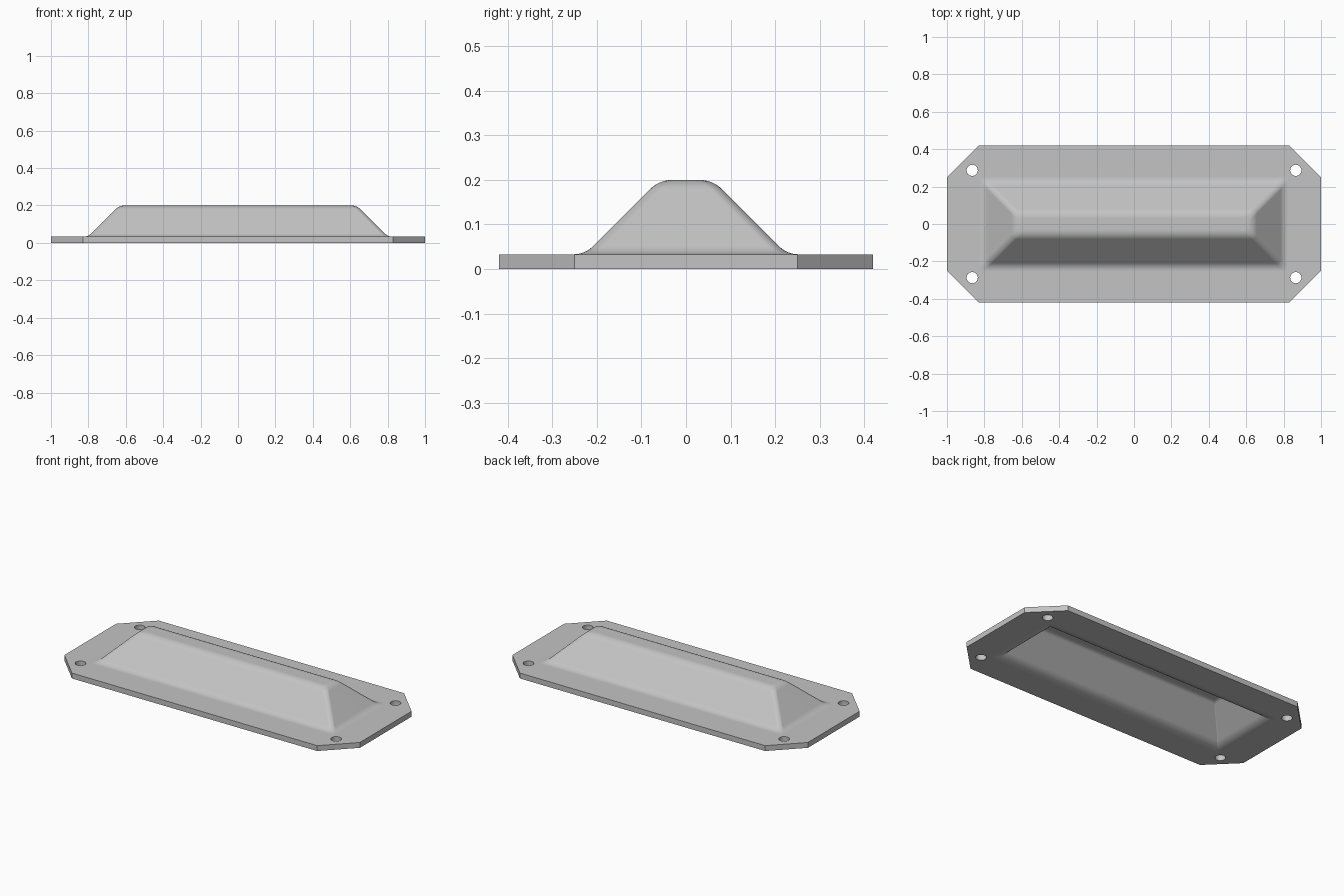
import bpy, bmesh
from math import sin, cos, pi, tan, radians

cube = bpy.data.objects.get("Cube")
if cube:
    bpy.data.objects.remove(cube, do_unlink=True)

THICK, TOP = 0.033, 0.2
RIDGE_X, RIDGE_Y = 0.635, 0.06      # ridge half sizes before rounding
RUN = TOP - THICK                   # 45 degree slopes

grey = bpy.data.materials.new("light_grey_metal")
grey.use_nodes = True
colour = (0.55, 0.55, 0.55, 1)
grey.diffuse_color = colour
grey.node_tree.nodes["Principled BSDF"].inputs["Base Color"].default_value = colour


def hump_profile(r_top=0.07, r_foot=0.06, steps=6):
    """Outward offset and height, from the flat ridge down to the plate."""
    a = radians(45)
    t, f = r_top * tan(a / 2), r_foot * tan(a / 2)
    turns = [a * i / steps for i in range(steps + 1)]
    ridge = [(-t + r_top * sin(u), TOP - r_top * (1 - cos(u))) for u in turns]
    foot = [(RUN + f - r_foot * sin(u), THICK + r_foot * (1 - cos(u)))
            for u in reversed(turns)]
    return ridge + foot + [(RUN + f + 0.01, THICK)]


def loop_edges(bm, verts):
    return [bm.edges.get((a, b)) or bm.edges.new((a, b))
            for a, b in zip(verts, verts[1:] + verts[:1])]


def rounded_rect(bm, hx, hy, z, r, steps=5):
    verts = []
    for quarter, (sx, sy) in enumerate([(1, 1), (-1, 1), (-1, -1), (1, -1)]):
        for i in range(steps + 1):
            u = pi / 2 * (quarter + i / steps)
            verts.append(bm.verts.new((sx * (hx - r) + r * cos(u),
                                       sy * (hy - r) + r * sin(u), z)))
    return verts


bm = bmesh.new()

# Raised hump, as rings following the rounded slope
rings = [rounded_rect(bm, RIDGE_X + d, RIDGE_Y + d, z, 0.025)
         for d, z in hump_profile()]
bm.faces.new(rings[0])
for inner, outer in zip(rings, rings[1:]):
    for i in range(len(inner)):
        j = (i + 1) % len(inner)
        bm.faces.new((inner[i], outer[i], outer[j], inner[j]))

# Flange with clipped corners and four bolt holes
border = loop_edges(bm, rings[-1])
outline = [(1, -0.25), (1, 0.25), (0.83, 0.42), (-0.83, 0.42),
           (-1, 0.25), (-1, -0.25), (-0.83, -0.42), (0.83, -0.42)]
border += loop_edges(bm, [bm.verts.new((x, y, THICK)) for x, y in outline])
for sx in (-1, 1):
    for sy in (-1, 1):
        hole = [bm.verts.new((sx * 0.865 + 0.03 * cos(k * pi / 12),
                              sy * 0.287 + 0.03 * sin(k * pi / 12), THICK))
                for k in range(24)]
        border += loop_edges(bm, hole)
bmesh.ops.triangle_fill(bm, edges=border, use_beauty=True, normal=(0, 0, 1))
bmesh.ops.recalc_face_normals(bm, faces=bm.faces)
if max(bm.faces, key=lambda f: f.calc_center_median().z).normal.z < 0:
    bmesh.ops.reverse_faces(bm, faces=bm.faces)

mesh = bpy.data.meshes.new("embossed_cover_plate")
bm.to_mesh(mesh)
bm.free()
mesh.materials.append(grey)
plate = bpy.data.objects.new("embossed_cover_plate", mesh)
bpy.context.collection.objects.link(plate)
bpy.context.view_layer.objects.active = plate
plate.select_set(True)

# Sheet thickness, hollow underneath
sheet = plate.modifiers.new("sheet_thickness", 'SOLIDIFY')
sheet.thickness = THICK
sheet.offset = -1
sheet.use_even_offset = True
bpy.ops.object.modifier_apply(modifier=sheet.name)
bpy.ops.object.shade_smooth_by_angle(angle=radians(30))
weighted = plate.modifiers.new("clean_shading", 'WEIGHTED_NORMAL')
weighted.keep_sharp = True
